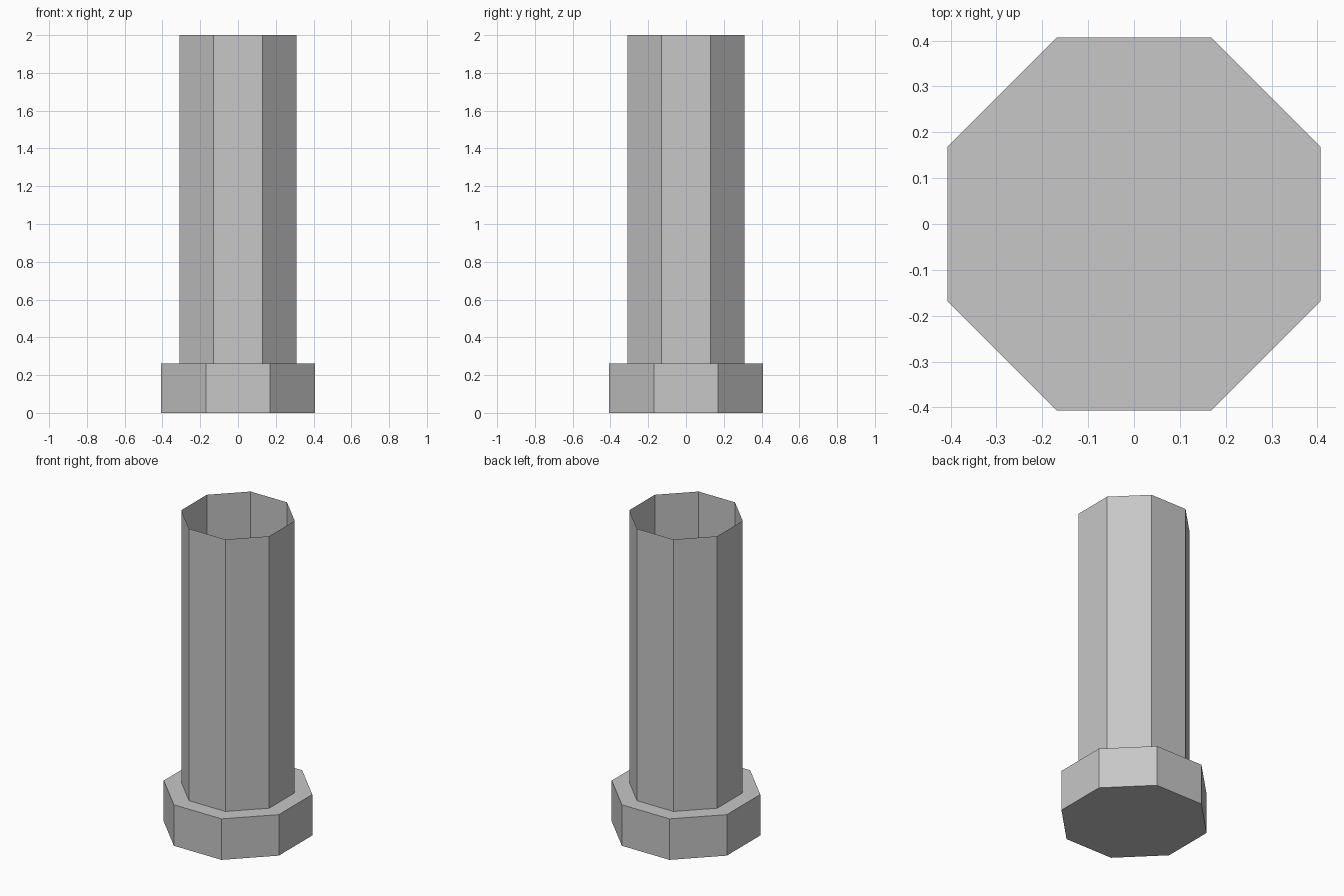
import bpy
import bmesh
from math import cos, pi

cube = bpy.data.objects.get("Cube")
if cube:
    bpy.data.objects.remove(cube, do_unlink=True)

SIDES = 8
BASE_TOP = 0.262
HEIGHT = 2.0

# One plain grey for the whole model
grey = bpy.data.materials.new("light_grey")
grey.use_nodes = True
colour = (0.57, 0.57, 0.57, 1.0)
grey.diffuse_color = colour
grey.node_tree.nodes["Principled BSDF"].inputs["Base Color"].default_value = colour


def octagon_prism(name, apothem, bottom, top, capped):
    """Flat-sided prism with a side facing front; uncapped gives an open tube."""
    radius = apothem / cos(pi / SIDES)
    bm = bmesh.new()
    bmesh.ops.create_cone(bm, cap_ends=capped, segments=SIDES,
                          radius1=radius, radius2=radius, depth=top - bottom)
    # Turn half a step if a corner, rather than a side, points along x
    if max(v.co.x for v in bm.verts) > apothem + 0.001:
        for v in bm.verts:
            x, y, c = v.co.x, v.co.y, cos(pi / SIDES)
            s = (1 - c * c) ** 0.5
            v.co.x, v.co.y = x * c - y * s, x * s + y * c
    bmesh.ops.translate(bm, verts=bm.verts, vec=(0, 0, (bottom + top) / 2))
    bmesh.ops.recalc_face_normals(bm, faces=bm.faces)
    mesh = bpy.data.meshes.new(name)
    bm.to_mesh(mesh)
    bm.free()
    mesh.materials.append(grey)
    obj = bpy.data.objects.new(name, mesh)
    bpy.context.scene.collection.objects.link(obj)
    return obj


# Solid foot, and the thin open-topped tube standing on it
octagon_prism("base", 0.407, 0.0, BASE_TOP, True)
octagon_prism("tube", 0.311, BASE_TOP, HEIGHT, False)
